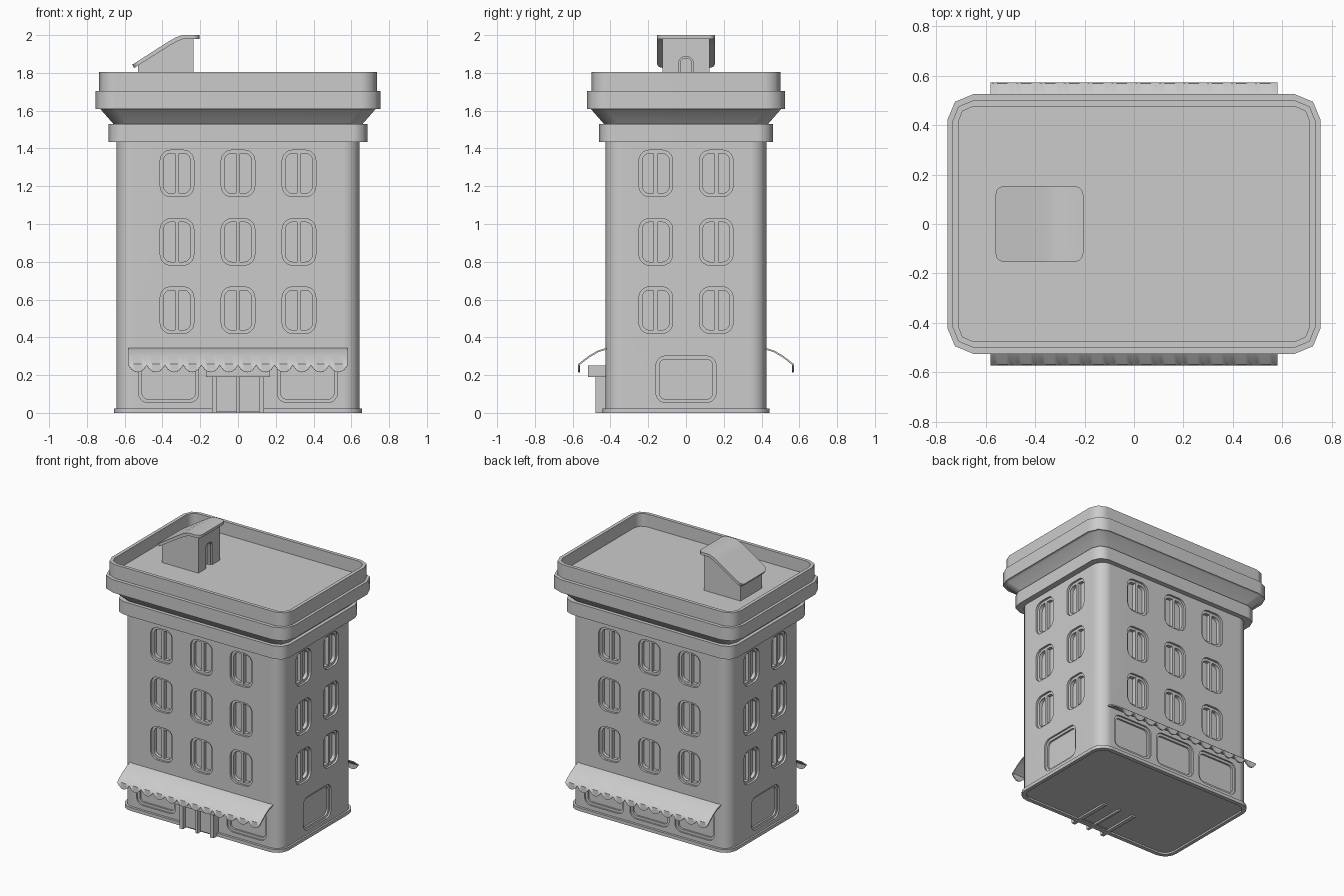
import bpy, bmesh, math
from mathutils import Matrix, Vector

cube = bpy.data.objects.get("Cube")
if cube:
    bpy.data.objects.remove(cube, do_unlink=True)

# One plain grey for everything
GREY = (0.6, 0.6, 0.6, 1)
grey = bpy.data.materials.new("plain grey")
grey.use_nodes = True
grey.diffuse_color = GREY
shader = next(n for n in grey.node_tree.nodes if n.type == 'BSDF_PRINCIPLED')
shader.inputs["Base Color"].default_value = GREY
parts = []


def make(name, bm, part=True):
    bmesh.ops.recalc_face_normals(bm, faces=bm.faces)
    mesh = bpy.data.meshes.new(name)
    bm.to_mesh(mesh)
    bm.free()
    mesh.materials.append(grey)
    obj = bpy.data.objects.new(name, mesh)
    bpy.context.collection.objects.link(obj)
    if part:
        parts.append(obj)
    return obj


def rounded(hx, hy, r, seg):
    """Rounded rectangle outline, counter-clockwise."""
    pts = []
    for k, (sx, sy) in enumerate([(1, 1), (-1, 1), (-1, -1), (1, -1)]):
        for i in range(seg + 1):
            a = math.pi / 2 * (k + i / seg)
            pts.append((sx * (hx - r) + r * math.cos(a), sy * (hy - r) + r * math.sin(a)))
    return pts


def loft(bm, rings, matrix=Matrix(), loop=False):
    """Bridge (outline, height) rings; cap the ends or join them in a loop."""
    rows = [[bm.verts.new(matrix @ Vector((x, y, z))) for x, y in pts] for pts, z in rings]
    pairs = list(zip(rows, rows[1:]))
    if loop:
        pairs.append((rows[-1], rows[0]))
    else:
        bm.faces.new(rows[0])
        bm.faces.new(rows[-1])
    n = len(rows[0])
    for a, b in pairs:
        for i in range(n):
            j = (i + 1) % n
            bm.faces.new((a[i], a[j], b[j], b[i]))


def box(name, x, y, z, matrix=Matrix()):
    bm = bmesh.new()
    outline = [(x[0], y[0]), (x[1], y[0]), (x[1], y[1]), (x[0], y[1])]
    loft(bm, [(outline, z[0]), (outline, z[1])], matrix)
    return make(name, bm)


def prism_y(name, profile, half):
    """Extrude an x-z profile along y."""
    bm = bmesh.new()
    loft(bm, [(profile, -half), (profile, half)], Matrix.Rotation(math.pi / 2, 4, 'X'))
    return make(name, bm)


def wall_matrix(angle, u, dist, z):
    """Local x along the wall, y up, z outward."""
    return (Matrix.Rotation(angle, 4, 'Z') @ Matrix.Translation((u, -dist, z))
            @ Matrix.Rotation(math.pi / 2, 4, 'X'))


def recess(bm, matrix, hw, hh, r, rim, step, depth):
    """Stepped rounded opening used as a cutter."""
    outer = rounded(hw, hh, r, 5)
    inner = rounded(hw - rim, hh - rim, r - rim, 5)
    loft(bm, [(outer, 0.03), (outer, -step), (inner, -step), (inner, -depth)], matrix)


def cut(obj, cutter):
    mod = obj.modifiers.new("openings", 'BOOLEAN')
    mod.operation = 'DIFFERENCE'
    mod.solver = 'EXACT'
    mod.object = cutter
    cutter.hide_render = True
    cutter.hide_set(True)


# Main walls
bm = bmesh.new()
plan = rounded(0.643, 0.425, 0.085, 4)
loft(bm, [(plan, 0.012), (plan, 1.46)])
walls = make("walls", bm)

# Windows on every side
bm = bmesh.new()
sides = [("front", 0, 0.425, (-0.323, 0, 0.323), (-0.367, 0.367)),
         ("left", 1, 0.643, (-0.16, 0.16), (0,)),
         ("back", 2, 0.425, (-0.323, 0, 0.323), (-0.367, 0, 0.367)),
         ("right", 3, 0.643, (-0.16, 0.16), (0,))]
for side, turn, dist, columns, shops in sides:
    angle = turn * math.pi / 2
    for u in columns:
        for z in (0.544, 0.905, 1.268):
            m = wall_matrix(angle, u, dist, z)
            recess(bm, m, 0.089, 0.123, 0.055, 0.018, 0.015, 0.04)
            box(side + "_window_bar", (-0.011, 0.011), (-0.112, 0.112), (-0.045, -0.014), m)
    for u in shops:
        recess(bm, wall_matrix(angle, u, dist, 0.178), 0.159, 0.123, 0.05, 0.018, 0.012, 0.025)
cut(walls, make("window_cutter", bm, part=False))

# Plinth
bm = bmesh.new()
inner, outer = rounded(0.63, 0.412, 0.075, 4), rounded(0.656, 0.442, 0.095, 4)
loft(bm, [(inner, 0.024), (inner, 0), (outer, 0), (outer, 0.024)], loop=True)
make("plinth", bm)

# Cornice, parapet and roof deck
bm = bmesh.new()
steps = [(0.685, 0.46, 1.435), (0.685, 0.46, 1.53), (0.66, 0.435, 1.53), (0.73, 0.505, 1.61),
         (0.755, 0.525, 1.61), (0.755, 0.525, 1.705), (0.735, 0.5, 1.705),
         (0.735, 0.5, 1.805), (0.71, 0.475, 1.805), (0.71, 0.475, 1.71)]
loft(bm, [(rounded(x, y, x - 0.655 + 0.005 if x > 0.7 else 0.08, 2), z) for x, y, z in steps])
make("cornice_and_roof", bm)

# Awnings with scalloped edge
COUNT, SEG, HALF = 12, 6, 0.58
for side, angle in (("front", 0), ("back", math.pi)):
    bm = bmesh.new()
    turn = Matrix.Rotation(angle, 4, 'Z')
    previous = None
    for i in range(COUNT * SEG + 1):
        x = -HALF + 2 * HALF * i / (COUNT * SEG)
        t = (i % SEG) / SEG
        low = 0.252 - 0.037 * max(0, math.sin(math.pi * t)) ** 0.7
        profile = [(0.415, 0.342), (0.465, 0.326), (0.51, 0.3), (0.565, 0.258), (0.567, low)]
        column = [bm.verts.new(turn @ Vector((x, -y, z))) for y, z in profile]
        if previous:
            for k in range(len(column) - 1):
                bm.faces.new((previous[k], column[k], column[k + 1], previous[k + 1]))
        previous = column
    awning = make(side + "_awning", bm)
    sheet = awning.modifiers.new("thickness", 'SOLIDIFY')
    sheet.thickness = 0.009
    sheet.offset = 0

# Entrance
box("entrance_canopy", (-0.17, 0.17), (-0.52, -0.4), (0.19, 0.25))
box("entrance_doors", (-0.12, 0.12), (-0.45, -0.4), (0.008, 0.195))
for name, x, w in (("right", -0.124, 0.014), ("middle", 0, 0.009), ("left", 0.124, 0.014)):
    box(name + "_door_post", (x - w, x + w), (-0.48, -0.15), (0, 0.195))

# Rooftop stair house with its doorway
house = prism_y("stair_house", [(-0.53, 1.7), (-0.235, 1.7), (-0.235, 1.985), (-0.3, 1.985),
                                (-0.37, 1.95), (-0.53, 1.845)], 0.125)
bm = bmesh.new()
recess(bm, wall_matrix(math.pi / 2, 0, 0.235, 1.785).copy()
       @ Matrix.Translation((0, 0, -0.47)), 0.038, 0.1, 0.03, 0.01, 0.012, 0.03)
cut(house, make("stair_door_cutter", bm, part=False))

# Curved stair house roof with rounded corners
top = [(-0.56, 1.843), (-0.37, 1.965), (-0.335, 1.985), (-0.295, 2), (-0.205, 2)]
under = [(-0.205, 1.98), (-0.29, 1.98), (-0.325, 1.965), (-0.36, 1.946), (-0.55, 1.826)]
roof = prism_y("stair_house_roof", top + under, 0.153)
bm = bmesh.new()
bm.from_mesh(roof.data)
corners = [e for e in bm.edges if e.calc_length() < 0.025]
bmesh.ops.bevel(bm, geom=corners, offset=0.035, segments=3, profile=0.5, affect='EDGES')
bm.to_mesh(roof.data)
bm.free()

# Bake modifiers, then smooth the curves and keep creases sharp
bpy.context.view_layer.update()
graph = bpy.context.evaluated_depsgraph_get()
baked = [(o, bpy.data.meshes.new_from_object(o.evaluated_get(graph))) for o in parts if o.modifiers]
for obj, mesh in baked:
    obj.modifiers.clear()
    obj.data = mesh
bpy.ops.object.select_all(action='DESELECT')
for obj in parts:
    obj.select_set(True)
bpy.context.view_layer.objects.active = walls
bpy.ops.object.shade_smooth_by_angle(angle=math.radians(47))
for obj in parts:
    obj.modifiers.new("even_shading", 'WEIGHTED_NORMAL').keep_sharp = True
